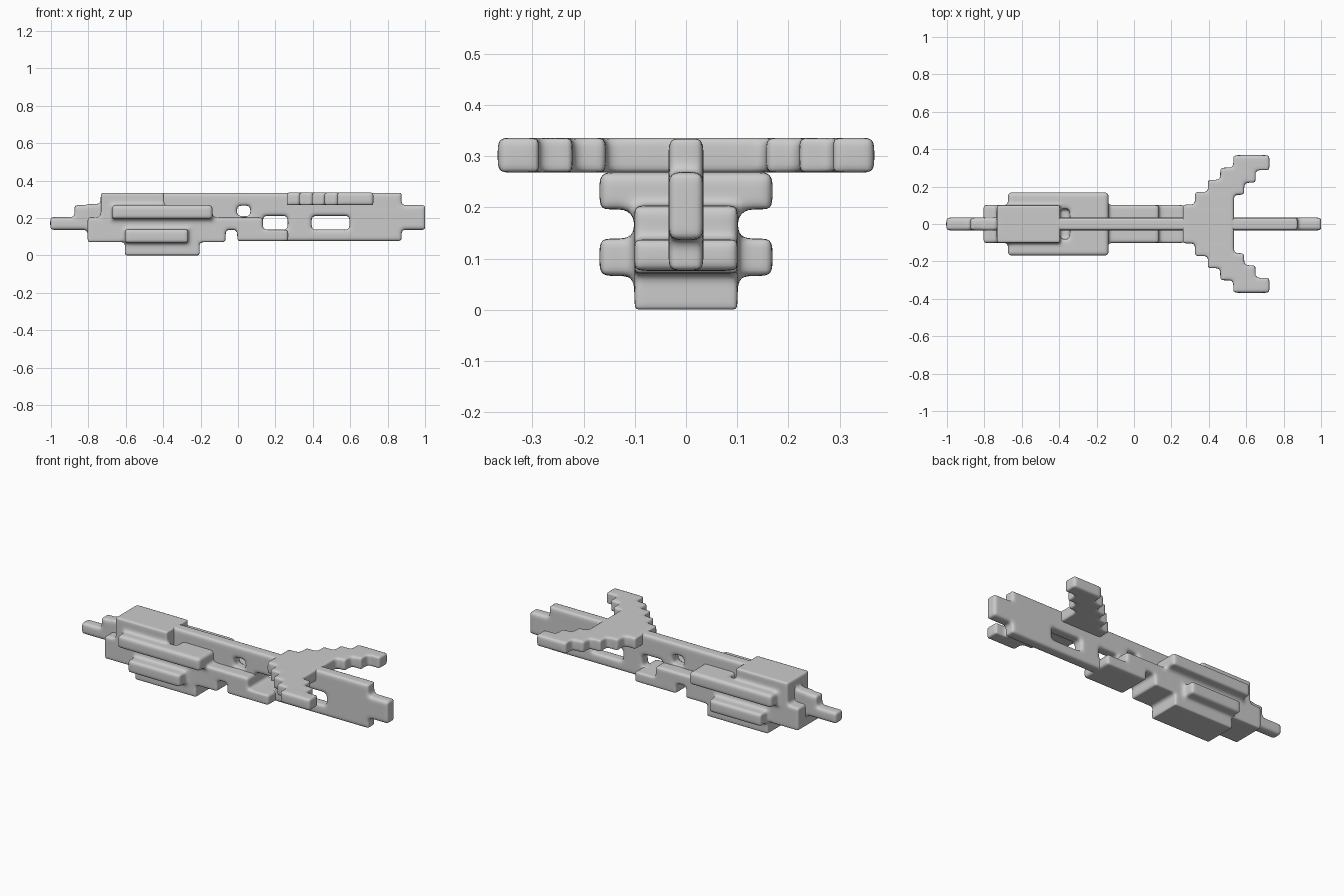
import bpy, bmesh

PAD = 0.004  # makes neighbouring blocks overlap and offsets smoothing shrinkage


def blend(name, boxes):
    """Fuse (x0, x1, y0, y1, z0, z1) blocks into one soft-edged form."""
    bm = bmesh.new()
    for x0, x1, y0, y1, z0, z1 in boxes:
        lo = [v - PAD for v in (x0, y0, z0)]
        hi = [v + PAD for v in (x1, y1, z1)]
        for v in bmesh.ops.create_cube(bm, size=1)["verts"]:
            v.co = [hi[i] if v.co[i] > 0 else lo[i] for i in range(3)]
    me = bpy.data.meshes.new(name)
    bm.to_mesh(me)
    bm.free()
    ob = bpy.data.objects.new(name, me)
    bpy.context.collection.objects.link(ob)
    fuse = ob.modifiers.new("fuse", "REMESH")
    fuse.mode = "VOXEL"
    fuse.voxel_size = 0.009
    fuse.use_smooth_shade = True
    soft = ob.modifiers.new("soften", "SMOOTH")
    soft.factor = 0.5
    soft.iterations = 9
    return ob


def sides(x0, x1, y0, y1, z0, z1):
    return [(x0, x1, y0, y1, z0, z1), (x0, x1, -y1, -y0, z0, z1)]


# Long centre plate, assembled around its see-through openings
T = 0.03
plate = [
    (-1.0, -0.6, 0.14, 0.20),     # nose spike
    (-0.87, -0.6, 0.14, 0.265),   # nose step
    (-0.73, 0.87, 0.27, 0.33),    # top rail
    (-0.73, -0.01, 0.20, 0.33),
    (-0.80, -0.07, 0.08, 0.27),
    (-0.10, 0.13, 0.14, 0.205),
    (0.00, 0.13, 0.08, 0.20),
    (0.07, 0.39, 0.215, 0.33),
    (0.00, 0.87, 0.08, 0.133),    # bottom rail
    (0.27, 0.39, 0.08, 0.33),
    (0.30, 0.87, 0.215, 0.33),
    (0.60, 0.87, 0.08, 0.33),     # rear plate
    (0.60, 0.997, 0.14, 0.265),   # tail tab
]
blend("centre_plate", [(a, b, -T, T, c, d) for a, b, c, d in plate])

# Main body with hump, rails, belly and grip
W = 0.097
body = [
    (-0.80, -0.14, -W, W, 0.075, 0.20),    # lower hull
    (-0.14, -0.07, -W, W, 0.075, 0.20),
    (-0.73, -0.40, -W, W, 0.14, 0.33),     # top hump
    (-0.34, -0.14, -W, W, 0.14, 0.265),    # rear deck
    (-0.60, -0.21, -W, W, 0.004, 0.14),    # belly block
    (-0.10, 0.13, -W, W, 0.14, 0.20),      # grip neck
    (0.00, 0.13, -W, W, 0.08, 0.20),       # grip block
    (0.00, 0.265, -W, W, 0.08, 0.133),     # grip lower bar
]
body += sides(-0.67, -0.14, 0.085, 0.165, 0.20, 0.265)   # upper side rails
body += sides(-0.60, -0.27, 0.085, 0.165, 0.07, 0.135)   # lower side rails
blend("body", body)

# Swept tail fin made of stepped rows
fin = [(0.265, 0.53, -0.10, 0.10, 0.272, 0.332)]
rows = [(0.10, 0.33, 0.53), (0.165, 0.40, 0.585), (0.23, 0.465, 0.645), (0.297, 0.535, 0.72)]
for y, x0, x1 in rows:
    fin += sides(x0, x1, y - 0.005, y + 0.067, 0.272, 0.332)
blend("tail_fin", fin)
